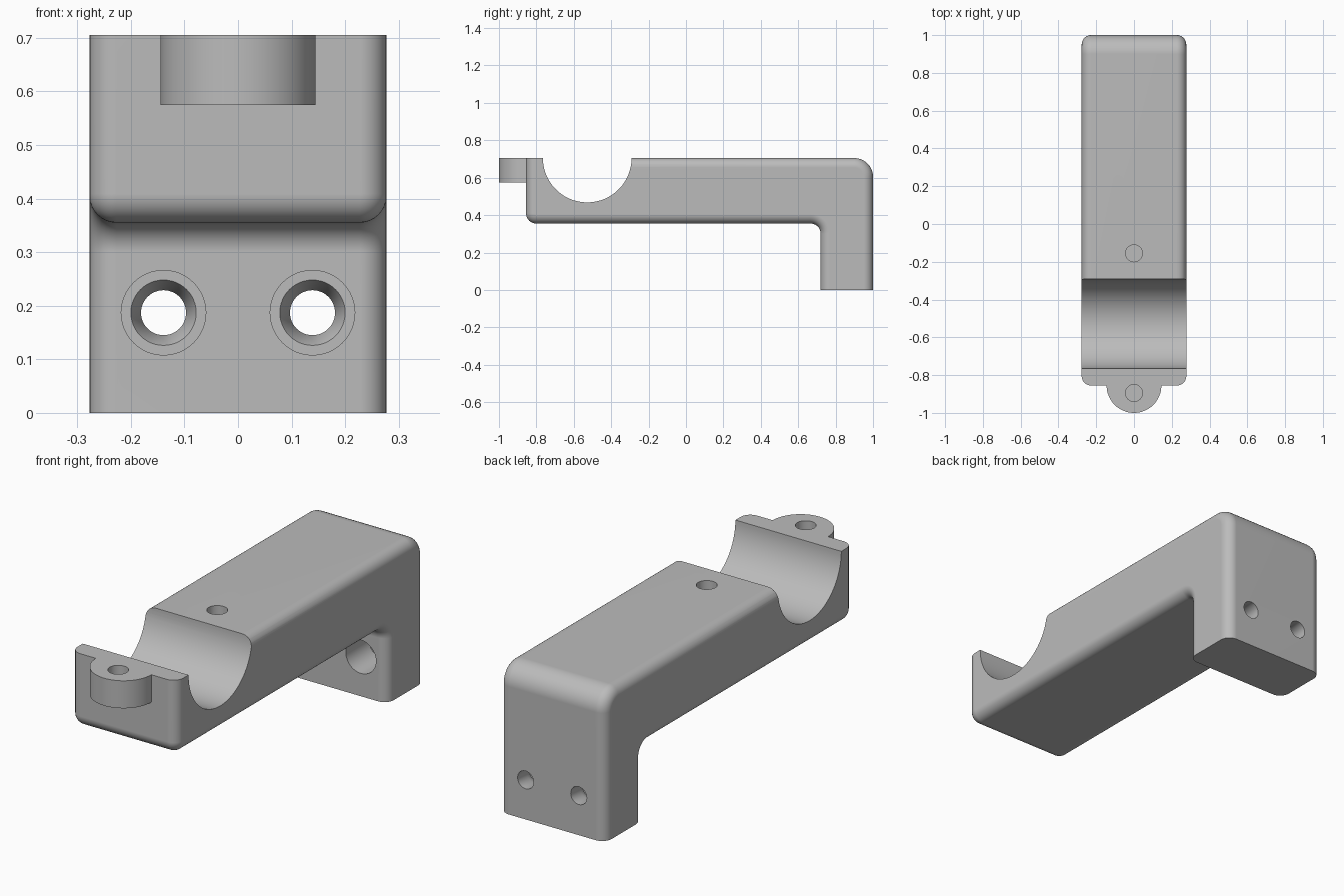
import bpy, bmesh, math
from mathutils import Vector

if "Cube" in bpy.data.objects:
    bpy.data.objects.remove(bpy.data.objects["Cube"], do_unlink=True)

HALF_WIDTH, TOP, UNDER = 0.277, 0.705, 0.355
FRONT, LEG_FRONT, BACK = -0.855, 0.72, 1.0
ROUND = 0.05          # rounding of the long side edges
SADDLE_Y, SADDLE_R = -0.528, 0.237

grey = bpy.data.materials.new("plain grey")
grey.use_nodes = True
grey.diffuse_color = (0.5, 0.5, 0.5, 1)
grey.node_tree.nodes["Principled BSDF"].inputs["Base Color"].default_value = (0.5, 0.5, 0.5, 1)


def loft(name, rings):
    """Closed solid through rings that have equal point counts."""
    bm = bmesh.new()
    loops = [[bm.verts.new(p) for p in ring] for ring in rings]
    n = len(loops[0])
    for a, b in zip(loops, loops[1:]):
        for i in range(n):
            j = (i + 1) % n
            bm.faces.new((a[i], a[j], b[j], b[i]))
    bm.faces.new(loops[0][::-1])
    bm.faces.new(loops[-1])
    bmesh.ops.recalc_face_normals(bm, faces=bm.faces)
    mesh = bpy.data.meshes.new(name)
    bm.to_mesh(mesh)
    bm.free()
    obj = bpy.data.objects.new(name, mesh)
    bpy.context.collection.objects.link(obj)
    return obj


def lathe(name, axis, centre, steps, sides=48):
    """Turned solid along an axis; steps are (position on axis, radius)."""
    u, v = [i for i in range(3) if i != axis]
    rings = []
    for pos, radius in steps:
        ring = []
        for k in range(sides):
            a = math.tau * k / sides
            p = Vector(centre)
            p[axis] = pos
            p[u] += radius * math.cos(a)
            p[v] += radius * math.sin(a)
            ring.append(p)
        rings.append(ring)
    return loft(name, rings)


def block(name, y0, y1, z0, z1):
    return loft(name, [[(x, y0, z0), (x, y1, z0), (x, y1, z1), (x, y0, z1)] for x in (-1, 1)])


def profile(corners, inset, x, seg=10):
    """Side outline with rounded corners, drawn in by the inset."""
    ring, n = [], len(corners)
    for i, (y, z, r) in enumerate(corners):
        p = Vector((y, z))
        before = (p - Vector(corners[i - 1][:2])).normalized()
        after = (Vector(corners[(i + 1) % n][:2]) - p).normalized()
        turn = 1 if before.cross(after) > 0 else -1
        p += turn * inset * (after - before)
        if turn > 0:
            p = Vector((y, z)) + inset * (after - before)
        r -= turn * inset
        centre = p + r * (after - before)
        for k in range(seg + 1):
            a = math.pi / 2 * k / seg
            q = centre - r * after * math.cos(a) + r * before * math.sin(a)
            ring.append((x, q.x, q.y))
    return ring


def combine(obj, tool, operation):
    mod = obj.modifiers.new("combine", 'BOOLEAN')
    mod.operation, mod.object, mod.solver = operation, tool, 'EXACT'
    bpy.context.view_layer.objects.active = obj
    bpy.ops.object.modifier_apply(modifier=mod.name)
    bpy.data.objects.remove(tool, do_unlink=True)


# Angled arm: long beam and back leg, overlong where it is trimmed flat
small = ROUND + 0.004
corners = [(FRONT, UNDER, small), (LEG_FRONT, UNDER, small), (LEG_FRONT, -0.2, small),
           (BACK, -0.2, small), (BACK, TOP, 0.1), (SADDLE_Y, TOP, small),
           (SADDLE_Y, 0.9, small), (FRONT, 0.9, small)]
angles = [math.pi / 2 * k / 8 for k in range(9)]
layers = [(ROUND * (1 - math.cos(a)), HALF_WIDTH - ROUND * (1 - math.sin(a))) for a in angles]
layers = [(-x, d) for d, x in reversed(layers)] + [(x, d) for d, x in layers]
bracket = loft("bracket_arm", [profile(corners, d, x) for x, d in layers])

# Rounded screw ear on the front
combine(bracket, lathe("ear", 2, (0, FRONT, 0), [(0.575, 0.145), (0.8, 0.145)], 64), 'UNION')

# Half-round saddle, then flat trims at the front top and the foot
combine(bracket, lathe("saddle_cutter", 0, (0, SADDLE_Y, TOP),
                       [(-1, SADDLE_R), (1, SADDLE_R)], 96), 'DIFFERENCE')
combine(bracket, block("top_trim", -1.2, -0.6, TOP, 1.2), 'DIFFERENCE')
combine(bracket, block("foot_trim", 0.5, 1.2, -0.5, 0), 'DIFFERENCE')

# Blind clamp holes either side of the saddle
for y in (-0.895, -0.155):
    combine(bracket, lathe("clamp_hole", 2, (0, y, 0), [(0.605, 0.045), (0.8, 0.045)]), 'DIFFERENCE')

# Stepped and countersunk mounting holes through the leg
for side in (-1, 1):
    steps = [(0.65, 0.079), (0.89, 0.079), (0.89, 0.061), (0.93, 0.042), (1.1, 0.042)]
    combine(bracket, lathe("mounting_hole", 1, (side * 0.139, 0, 0.187), steps), 'DIFFERENCE')

# Colour and shading
bracket.data.materials.clear()
bracket.data.materials.append(grey)
for poly in bracket.data.polygons:
    poly.material_index = 0
bpy.ops.object.select_all(action='DESELECT')
bracket.select_set(True)
bpy.context.view_layer.objects.active = bracket
bpy.ops.object.shade_smooth_by_angle(angle=math.radians(30))
weighted = bracket.modifiers.new("weighted_normals", 'WEIGHTED_NORMAL')
weighted.keep_sharp = True
